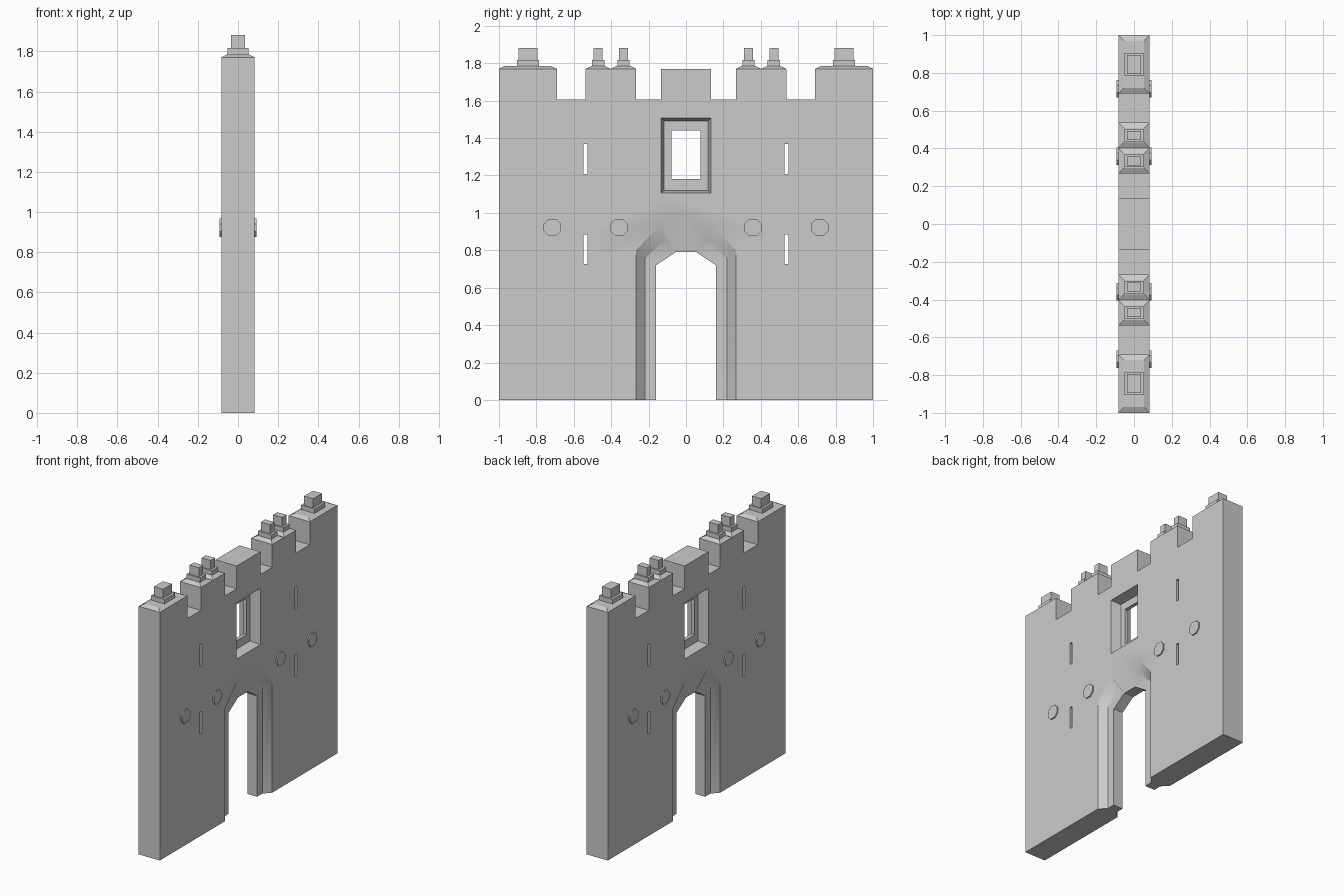
import bpy, bmesh, math

if "Cube" in bpy.data.objects:
    bpy.data.objects.remove(bpy.data.objects["Cube"])

T = 0.083  # half thickness of the wall


def loft(name, rings):
    """Closed solid through rings of equal point count; rings = [(x, [(y, z)..])..]."""
    bm = bmesh.new()
    loops = [[bm.verts.new((x, y, z)) for y, z in pts] for x, pts in rings]
    n = len(loops[0])
    for a, b in zip(loops, loops[1:]):
        for i in range(n):
            j = (i + 1) % n
            bm.faces.new((a[i], a[j], b[j], b[i]))
    bm.faces.new(loops[0][::-1])
    bm.faces.new(loops[-1])
    bmesh.ops.remove_doubles(bm, verts=bm.verts, dist=1e-5)
    bmesh.ops.recalc_face_normals(bm, faces=bm.faces)
    me = bpy.data.meshes.new(name)
    bm.to_mesh(me)
    bm.free()
    ob = bpy.data.objects.new(name, me)
    bpy.context.collection.objects.link(ob)
    return ob


def mirrored(half):
    """Complete a +y half profile (bottom to top) with its -y twin."""
    return half + [(-y, z) for y, z in reversed(half)]


def rect(hy, z0, z1, cy=0):
    return [(cy + hy, z0), (cy + hy, z1), (cy - hy, z1), (cy - hy, z0)]


def symmetric(rings):
    """Rings listed from +x to the middle, repeated on the -x side."""
    return rings + [(-x, p) for x, p in reversed(rings)]


def frustum(name, cy, z0, z1, base, top):
    """Four sided block with base and top half sizes (x, y)."""
    bm = bmesh.new()
    bmesh.ops.create_cube(bm, size=2)
    for v in bm.verts:
        up = v.co.z > 0
        hx, hy = top if up else base
        v.co = (v.co.x * hx, cy + v.co.y * hy, z1 if up else z0)
    me = bpy.data.meshes.new(name)
    bm.to_mesh(me)
    bm.free()
    bpy.context.collection.objects.link(bpy.data.objects.new(name, me))


# Crenellated wall slab
LOW, HIGH = 1.607, 1.77
outline = mirrored([(1, 0), (1, HIGH), (0.69, HIGH), (0.69, LOW), (0.537, LOW), (0.537, HIGH),
                    (0.267, HIGH), (0.267, LOW), (0.134, LOW), (0.134, HIGH)])
wall = loft("gate_wall", [(T, outline), (-T, outline)])

# Gateway: splayed outer arch, flat reveal, narrower passage
outer = mirrored([(0.267, -0.1), (0.267, 0.80), (0.134, 0.94), (0, 1.005)])
splay = mirrored([(0.219, -0.1), (0.219, 0.755), (0.11, 0.86), (0.055, 0.79)])
inner = mirrored([(0.16, -0.1), (0.16, 0.72), (0.1075, 0.755), (0.055, 0.79)])
cutters = [loft("gateway_cutter", symmetric([(0.12, outer), (T, outer), (0.038, splay), (0.038, inner)]))]

# Window: tapered recess on both faces around a small opening
w_out, w_in, w_hole = rect(0.134, 1.107, 1.507), rect(0.118, 1.12, 1.492), rect(0.077, 1.18, 1.44)
cutters.append(loft("window_cutter", symmetric([(0.12, w_out), (T, w_out), (0.013, w_in), (0.013, w_hole)])))

# Arrow slits
for cy in (-0.537, 0.537):
    for z0, z1 in ((0.727, 0.885), (1.207, 1.367)):
        slit = rect(0.011, z0, z1, cy)
        cutters.append(loft("slit_cutter", [(0.12, slit), (-0.12, slit)]))

for c in cutters:
    m = wall.modifiers.new(c.name, "BOOLEAN")
    m.operation, m.solver, m.object = "DIFFERENCE", "EXACT", c
bpy.context.view_layer.objects.active = wall
wall.select_set(True)
for m in list(wall.modifiers):
    bpy.ops.object.modifier_apply(modifier=m.name)
for c in cutters:
    bpy.data.objects.remove(c, do_unlink=True)
bpy.ops.object.shade_smooth_by_angle(angle=math.radians(30))

# Merlon caps with stepped finials: centre, cap half width, collar and post half widths
for s in (-1, 1):
    for cy, hw, collar, post in ((0.845, 0.155, 0.059, 0.05),
                                 (0.4695, 0.0675, 0.033, 0.024),
                                 (0.3345, 0.0675, 0.033, 0.024)):
        frustum("merlon_cap", s * cy, HIGH, 1.785, (T, hw), (T - 0.03, hw - 0.03))
        frustum("finial_collar", s * cy, 1.785, 1.817, (0.053, collar), (0.053, collar))
        frustum("finial_post", s * cy, 1.817, 1.882, (0.036, post), (0.036, post))

# Octagonal bosses on both faces
for cy in (-0.715, -0.358, 0.358, 0.715):
    ring = [(cy + 0.05 * math.cos(math.radians(45 * i + 22.5)),
             0.922 + 0.05 * math.sin(math.radians(45 * i + 22.5))) for i in range(8)]
    for s in (-1, 1):
        loft("wall_boss", [(s * 0.092, ring), (s * (T - 0.01), ring)])
